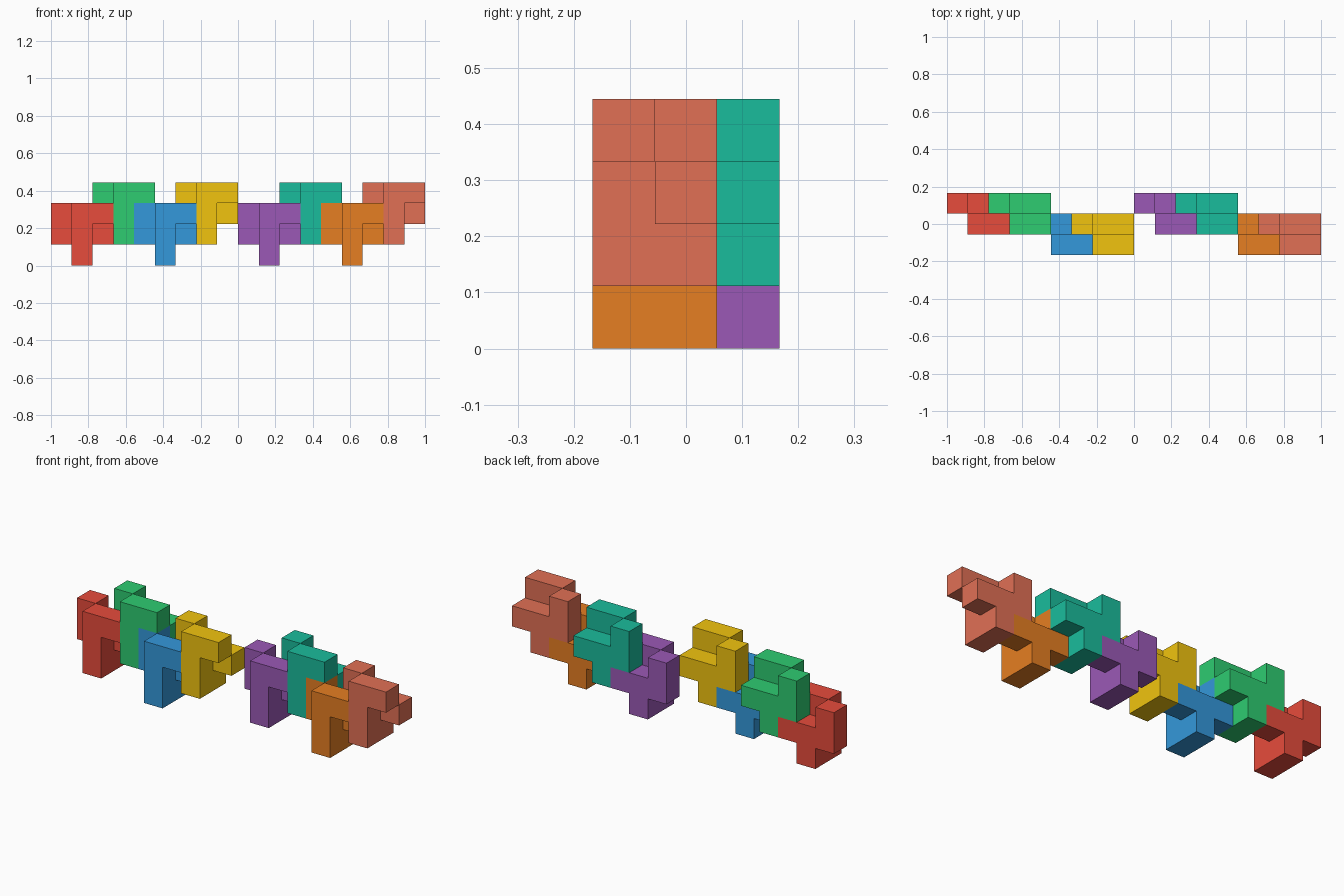
import bpy
import bmesh
from mathutils import Vector

if "Cube" in bpy.data.objects:
    bpy.data.objects.remove(bpy.data.objects["Cube"])

U = 1 / 9                              # cube size: 18 cubes along the 2 unit length
ORIGIN = Vector((-1, -1.5 * U, 0))

# One nine-cube piece, front layer (y = 0) then back layer (y = 1)
PIECE = {(1, 0, 0), (1, 0, 1), (1, 0, 2), (2, 0, 2),
         (0, 1, 1), (0, 1, 2), (1, 1, 0), (1, 1, 1), (2, 1, 1)}


def linear(c):
    return c / 12.92 if c <= 0.04045 else ((c + 0.055) / 1.055) ** 2.4


def make_material(name, hex_colour):
    mat = bpy.data.materials.new(name)
    rgb = [linear(int(hex_colour[i:i + 2], 16) / 255) for i in (0, 2, 4)]
    mat.diffuse_color = (*rgb, 1)
    mat.use_nodes = True
    mat.node_tree.nodes["Principled BSDF"].inputs["Base Color"].default_value = mat.diffuse_color
    return mat


def make_piece(name, offset, hex_colour):
    bm = bmesh.new()
    base = ORIGIN + Vector(offset) * U
    # Outer cube faces only, so the piece is one closed skin
    for cell in PIECE:
        for axis in range(3):
            for side in (0, 1):
                step = [0, 0, 0]
                step[axis] = 2 * side - 1
                if tuple(c + s for c, s in zip(cell, step)) in PIECE:
                    continue
                a, b = (axis + 1) % 3, (axis + 2) % 3
                corners = []
                for da, db in ((0, 0), (1, 0), (1, 1), (0, 1)):
                    p = Vector(cell)
                    p[axis] += side
                    p[a] += da
                    p[b] += db
                    corners.append(bm.verts.new(base + p * U))
                bm.faces.new(corners if side else corners[::-1])
    bmesh.ops.remove_doubles(bm, verts=bm.verts[:], dist=1e-4)
    # Merge coplanar squares into clean flat faces
    bmesh.ops.dissolve_limit(bm, angle_limit=0.01, verts=bm.verts[:], edges=bm.edges[:])
    mesh = bpy.data.meshes.new(name)
    bm.to_mesh(mesh)
    bm.free()
    mesh.materials.append(make_material(name + "_paint", hex_colour))
    bpy.context.collection.objects.link(bpy.data.objects.new(name, mesh))


# Interlocking pairs: (lower piece, upper piece) at each pair position
PAIRS = [((0, 1, 0), ("red", "e74c3c"), ("green", "2ecc71")),
         ((4, 0, 0), ("blue", "3498db"), ("yellow", "f1c40f")),
         ((9, 1, 0), ("purple", "9b59b6"), ("teal", "1abc9c")),
         ((13, 0, 0), ("orange", "e67e22"), ("coral", "e17055"))]

for (x, y, z), low, high in PAIRS:
    make_piece(low[0] + "_block", (x, y, z), low[1])
    make_piece(high[0] + "_block", (x + 2, y, z + 1), high[1])
